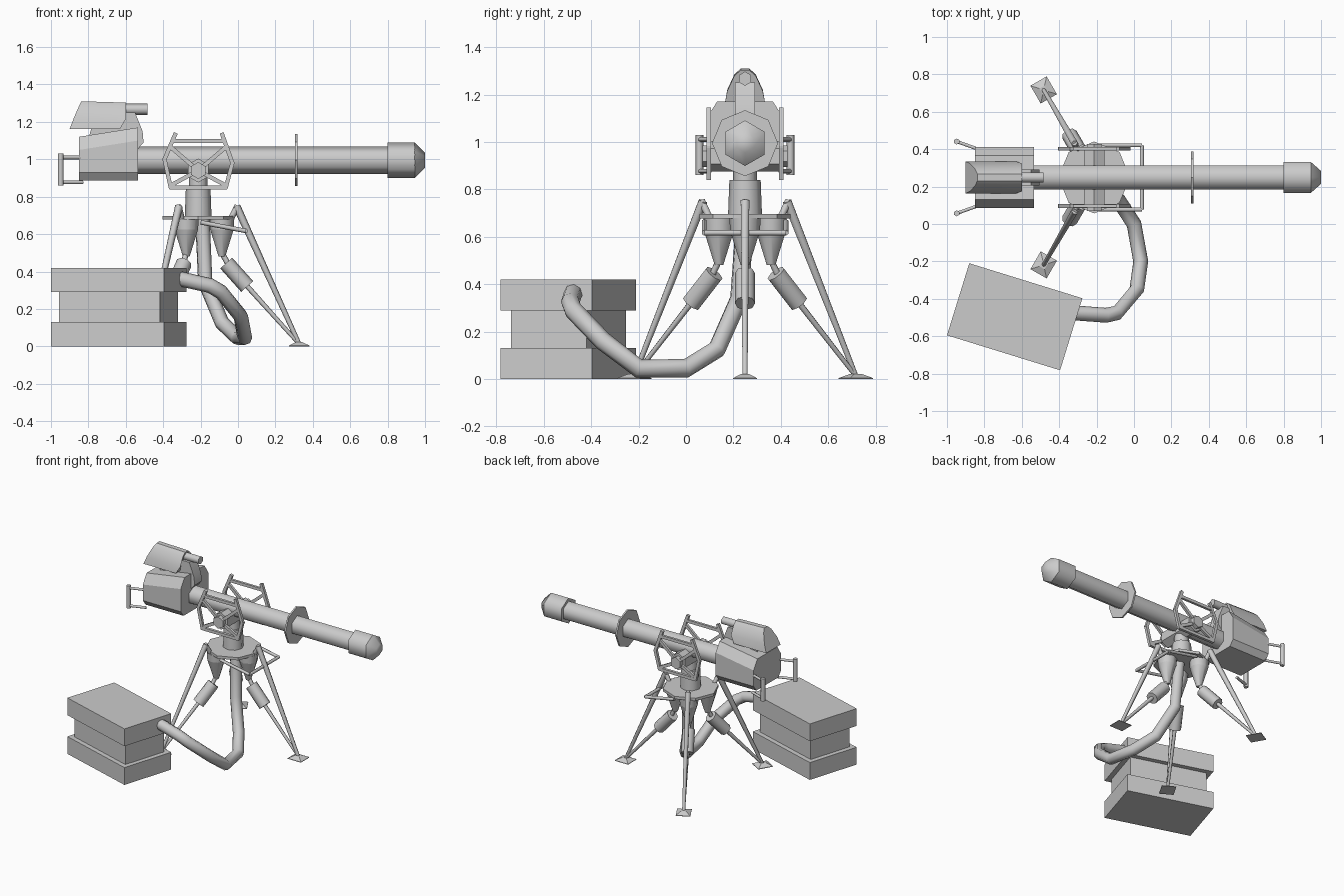
import bpy, bmesh, math
from mathutils import Vector, Matrix

if "Cube" in bpy.data.objects:
    bpy.data.objects.remove(bpy.data.objects["Cube"])

CX, CY = -0.213, 0.249      # tripod axis / gun centre line
ZB = 0.995                  # barrel height


def finish(name, bm, angle=30):
    bmesh.ops.recalc_face_normals(bm, faces=bm.faces)
    me = bpy.data.meshes.new(name)
    bm.to_mesh(me)
    bm.free()
    ob = bpy.data.objects.new(name, me)
    bpy.context.collection.objects.link(ob)
    bpy.ops.object.select_all(action='DESELECT')
    ob.select_set(True)
    bpy.context.view_layer.objects.active = ob
    bpy.ops.object.shade_smooth_by_angle(angle=math.radians(angle))
    return ob


def add_rod(bm, p, q, r1, r2=None, sides=6):
    p, q = Vector(p), Vector(q)
    d = q - p
    m = Matrix.Translation((p + q) / 2) @ d.to_track_quat('Z', 'Y').to_matrix().to_4x4()
    bmesh.ops.create_cone(bm, cap_ends=True, segments=sides, radius1=r1,
                          radius2=r1 if r2 is None else r2, depth=d.length, matrix=m)


def rods(name, items, angle=62):
    bm = bmesh.new()
    for it in items:
        add_rod(bm, *it)
    return finish(name, bm, angle)


def loft(name, rings, angle=30):
    bm = bmesh.new()
    vs = [[bm.verts.new(p) for p in ring] for ring in rings]
    n = len(vs[0])
    for a, b in zip(vs, vs[1:]):
        for i in range(n):
            j = (i + 1) % n
            bm.faces.new((a[i], a[j], b[j], b[i]))
    bm.faces.new(vs[0])
    bm.faces.new(vs[-1])
    return finish(name, bm, angle)


def prism(name, pts, y0, y1):
    return loft(name, [[(x, y, z) for x, z in pts] for y in (y0, y1)])


# Barrel, collar disc and muzzle
rods("barrel", [((-0.54, CY, ZB), (0.81, CY, ZB), 0.073)])
rods("barrel_disc", [((0.305, CY, ZB), (0.317, CY, ZB), 0.139, 0.139, 8)], 30)
rods("muzzle", [((0.80, CY, ZB), (0.945, CY, ZB), 0.096),
                ((0.945, CY, ZB), (1.0, CY, ZB), 0.096, 0.04)])


# Rear receiver body with chamfered top and bottom edges
def body_ring(x, top):
    half = [(0.13, 0.887), (0.163, 0.93), (0.163, top - 0.07), (0.118, top)]
    return ([(x, CY + y, z) for y, z in half] +
            [(x, CY - y, z) for y, z in reversed(half)])


loft("receiver", [body_ring(-0.85, 1.12), body_ring(-0.535, 1.17)])


# Sight housing: arched section, sloping rear face
def sight_ring(xs, zs):
    half = list(zip((0.085, 0.075, 0.045, 0.018), xs, zs))
    return ([(x, CY + y, z) for y, x, z in half] +
            [(x, CY - y, z) for y, x, z in reversed(half)])


loft("sight_housing", [
    sight_ring((-0.90, -0.878, -0.85, -0.837), (1.163, 1.22, 1.285, 1.31)),
    sight_ring((-0.63, -0.60, -0.60, -0.60), (1.163, 1.215, 1.28, 1.303))], 35)
rods("sight_tube", [((-0.61, CY, 1.267), (-0.485, CY, 1.267), 0.03)])
prism("sight_mount", [(-0.80, 1.11), (-0.78, 1.18), (-0.60, 1.25), (-0.55, 1.25),
                      (-0.51, 1.15), (-0.505, 1.09), (-0.54, 1.05)], CY - 0.042, CY + 0.042)

# Rear grips
for s, side in ((-1, "near"), (1, "far")):
    items = [((-0.948, CY + s * 0.192, 0.86), (-0.948, CY + s * 0.192, 1.03), 0.016)]
    for z in (0.877, 1.01):
        items.append(((-0.83, CY + s * 0.15, z), (-0.948, CY + s * 0.192, z), 0.01))
    rods(side + "_grip", items)


# Cradle side frames made from flat strips
def strip(bm, a, b, y, w, t):
    a, b = Vector((a[0], y, a[1])), Vector((b[0], y, b[1]))
    d = b - a
    rot = Matrix.Rotation(-math.atan2(d.z, d.x), 4, 'Y')
    bmesh.ops.create_cube(bm, size=1, matrix=Matrix.Translation((a + b) / 2) @ rot
                          @ Matrix.Diagonal((d.length + w * 0.6, t, w, 1)))


frame = [(-0.335, 1.135), (-0.393, 1.0), (-0.36, 0.85), (-0.065, 0.85), (-0.03, 0.98), (-0.085, 1.135)]
pivot = (CX, 0.94)
for s, side in ((-1, "near"), (1, "far")):
    bm = bmesh.new()
    y = CY + s * 0.153
    for a, b in zip(frame, frame[1:]):
        strip(bm, a, b, y, 0.022, 0.02)
    for end in ((-0.36, 1.065), (-0.065, 1.065)):
        strip(bm, pivot, end, y, 0.022, 0.018)
    for end in ((-0.36, 0.86), (-0.065, 0.86)):
        strip(bm, pivot, end, y, 0.022, 0.018)
    strip(bm, (-0.345, 1.097), (-0.075, 1.097), y, 0.022, 0.018)
    finish(side + "_cradle_frame", bm)
rods("cradle_pivot", [((CX, CY - 0.148, 0.94), (CX, CY + 0.148, 0.94), 0.064),
                      ((CX, CY - 0.18, 0.94), (CX, CY + 0.18, 0.94), 0.045)], 30)

# Column, platform and guard bar
rods("column", [((CX, CY, 0.68), (CX, CY, 0.84), 0.072, 0.066, 8),
                ((CX, CY, 0.84), (CX, CY, 0.94), 0.05, 0.05, 8)])
rods("platform", [((CX, CY, 0.677), (CX, CY, 0.697), 0.192, 0.192, 8)], 30)
ga = [(-0.2, CY - 0.172, 0.663), (0.042, CY - 0.172, 0.617)]
gb = [(x, 2 * CY - y, z) for x, y, z in ga]
rods("guard_bar", [(*ga, 0.012), (*gb, 0.012), (ga[1], gb[1], 0.012)])

# Three tripod legs with sockets, dampers and feet
for i, label in enumerate(("front", "far_rear", "near_rear")):
    rot = Matrix.Translation((CX, CY, 0)) @ Matrix.Rotation(math.radians(120 * i), 4, 'Z')

    def P(r, z):
        return rot @ Vector((r, 0, z))

    rods(label + "_leg", [(P(0.205, 0.75), P(0.54, 0.012), 0.021, 0.012),
                          (P(0.212, 0.752), P(0.12, 0.58), 0.017, 0.015)])
    rods(label + "_socket", [(P(0.127, 0.625), P(0.127, 0.68), 0.063, 0.066, 8),
                             (P(0.127, 0.48), P(0.127, 0.625), 0.018, 0.063, 8)], 50)
    rods(label + "_damper", [(P(0.127, 0.50), P(0.165, 0.43), 0.015),
                             (P(0.15, 0.445), P(0.262, 0.32), 0.043, 0.043, 8),
                             (P(0.25, 0.335), P(0.54, 0.012), 0.014, 0.01)])
    rings = []
    for hx, hy, z in ((0.055, 0.05, 0), (0.055, 0.05, 0.004), (0.018, 0.016, 0.022)):
        rings.append([rot @ Vector((0.54 + a * hx, b * hy, z))
                      for a, b in ((-1, -1), (1, -1), (1, 1), (-1, 1))])
    loft(label + "_foot", rings, 10)

# Supply box: two wide blocks around a narrower middle
bm = bmesh.new()
base = Matrix.Translation((-0.638, -0.496, 0)) @ Matrix.Rotation(math.radians(-17.2), 4, 'Z')
for z0, z1, inset in ((0, 0.13, 0), (0.13, 0.29, 0.035), (0.29, 0.42, 0)):
    bmesh.ops.create_cube(bm, size=1, matrix=base @ Matrix.Translation((0, 0, (z0 + z1) / 2))
                          @ Matrix.Diagonal((0.633 - 2 * inset, 0.403 - 2 * inset, z1 - z0, 1)))
finish("supply_box", bm)

# Feed hose from column to supply box
path = [(-0.19, 0.25, 0.68), (-0.175, 0.225, 0.34), (-0.085, 0.13, 0.125), (0.0, 0.0, 0.045),
        (0.036, -0.2, 0.045), (0.015, -0.35, 0.16), (-0.09, -0.475, 0.29), (-0.15, -0.488, 0.325),
        (-0.32, -0.475, 0.363)]
cu = bpy.data.curves.new("feed_hose", 'CURVE')
cu.dimensions = '3D'
cu.bevel_depth = 0.04
cu.bevel_resolution = 2
cu.use_fill_caps = True
sp = cu.splines.new('POLY')
sp.points.add(len(path) - 1)
for pt, co in zip(sp.points, path):
    pt.co = (*co, 1)
hose = bpy.data.objects.new("feed_hose", cu)
bpy.context.collection.objects.link(hose)
